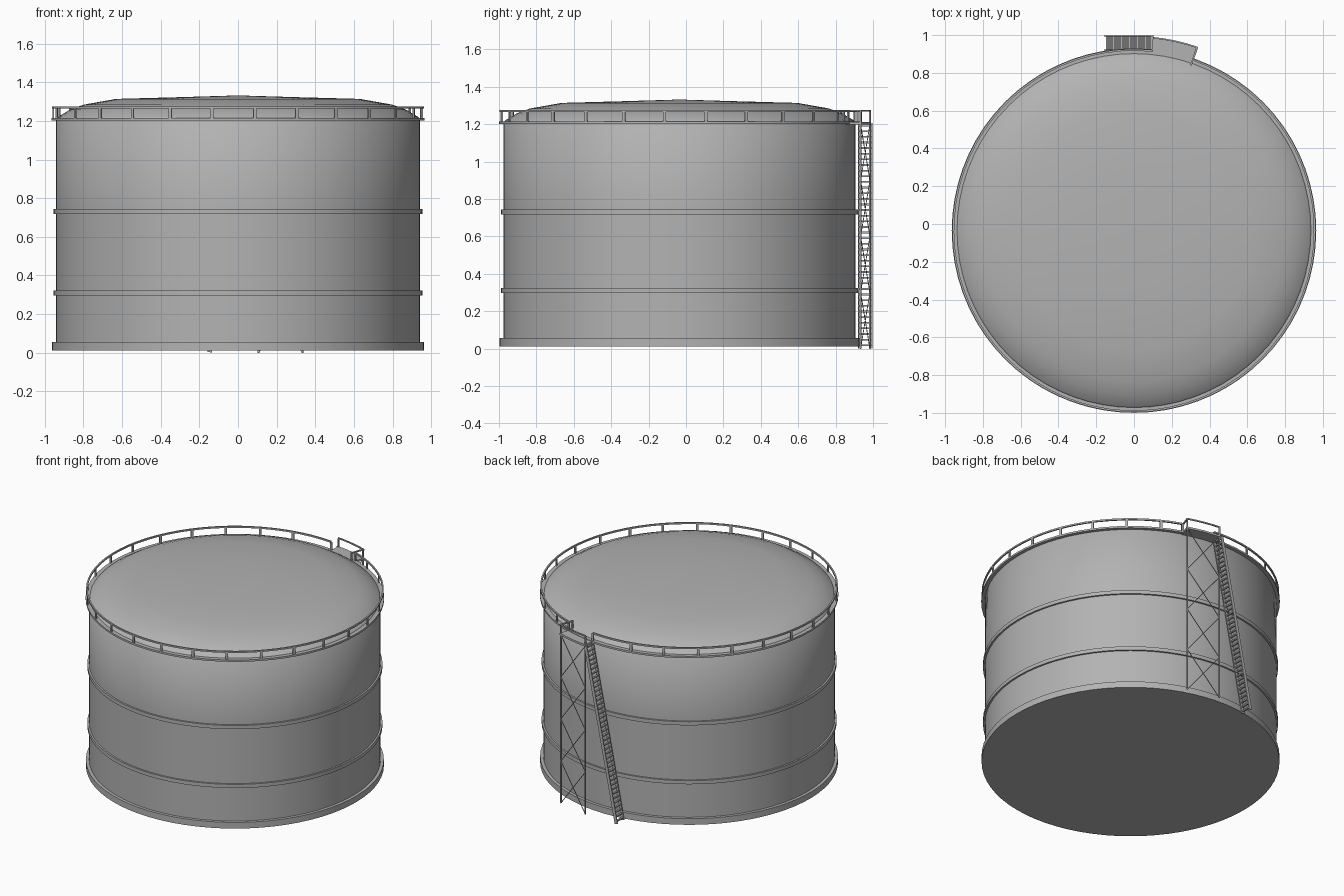
import bpy, bmesh
from math import sin, cos, radians
from mathutils import Vector, Matrix

if "Cube" in bpy.data.objects:
    bpy.data.objects.remove(bpy.data.objects["Cube"])

CY = -0.035            # tank axis in y
GAP0, GAP1 = 5.6, 19.3  # platform span, degrees clockwise from +y

STEEL = bpy.data.materials.new("dark_grey_steel")
STEEL.diffuse_color = (0.45, 0.45, 0.45, 1)
STEEL.use_nodes = True
STEEL.node_tree.nodes["Principled BSDF"].inputs["Base Color"].default_value = STEEL.diffuse_color


def polar(r, deg, z):
    a = radians(deg)
    return Vector((r * sin(a), CY + r * cos(a), z))


def finish(name, bm, smooth=35):
    bmesh.ops.remove_doubles(bm, verts=bm.verts, dist=1e-5)
    bmesh.ops.recalc_face_normals(bm, faces=bm.faces)
    me = bpy.data.meshes.new(name)
    bm.to_mesh(me)
    bm.free()
    me.materials.append(STEEL)
    ob = bpy.data.objects.new(name, me)
    bpy.context.collection.objects.link(ob)
    if smooth:
        bpy.ops.object.select_all(action='DESELECT')
        ob.select_set(True)
        bpy.context.view_layer.objects.active = ob
        bpy.ops.object.shade_smooth_by_angle(angle=radians(smooth))
    return ob


def sweep(name, profile, a0=0, a1=360, n=72, closed=False, smooth=35):
    """Revolve an (r, z) profile about the tank axis."""
    bm = bmesh.new()
    full = a1 - a0 >= 360
    rows = [[bm.verts.new(polar(r, a0 + (a1 - a0) * i / n, z)) for r, z in profile]
            for i in range(n if full else n + 1)]
    k = len(profile)
    for i in range(n):
        A, B = rows[i], rows[(i + 1) % len(rows)]
        for j in range(k if closed else k - 1):
            bm.faces.new((A[j], A[(j + 1) % k], B[(j + 1) % k], B[j]))
    if closed and not full:
        bm.faces.new(rows[0])
        bm.faces.new(rows[-1])
    return finish(name, bm, smooth)


def rect(r0, r1, z0, z1):
    return [(r0, z0), (r1, z0), (r1, z1), (r0, z1)]


def bar(bm, p, q, w, d, side=Vector((0, 1, 0))):
    """Box from p to q: width w along side, depth d across it."""
    p, q = Vector(p), Vector(q)
    axis = (q - p).normalized()
    u = (side - axis * side.dot(axis)).normalized()
    v = axis.cross(u)
    m = Matrix((u * w, v * d, q - p)).transposed().to_4x4()
    m.translation = (p + q) / 2
    bmesh.ops.create_cube(bm, size=1, matrix=m)


# Tank body: base, then shell flowing smoothly into the domed roof
sweep("base_plinth", [(0.0, 0.012), (0.963, 0.012), (0.963, 0.056), (0.0, 0.056)])
sweep("tank_shell_and_roof",
      [(0.942, 0.03), (0.942, 0.73), (0.942, 1.21), (0.93, 1.222), (0.87, 1.258),
       (0.8, 1.284), (0.63, 1.314), (0.3, 1.323), (0.0, 1.332)], smooth=60)

# Stiffening hoops and top kerb
for name, z in (("lower_hoop", 0.31), ("upper_hoop", 0.73)):
    sweep(name, rect(0.935, 0.954, z - 0.013, z + 0.013), closed=True)
sweep("top_kerb", rect(0.935, 0.965, 1.202, 1.215), closed=True)

# Guard rail around the roof, open at the platform
sweep("guard_rail", rect(0.952, 0.962, 1.264, 1.275), GAP1, GAP0 + 360, closed=True)
bm = bmesh.new()
angles = [GAP0, GAP1] + [174.8 + 360 / 27 * k for k in range(-12, 14)]
for a in angles:
    if GAP0 < a < GAP1:
        continue
    bar(bm, polar(0.957, a, 1.21), polar(0.957, a, 1.268), 0.008, 0.016,
        polar(1, a, 0) - polar(0, a, 0))
finish("guard_rail_posts", bm, 0)

# Landing platform with its own rail on the outer and far sides
sweep("platform", rect(0.925, 1.03, 1.198, 1.212), GAP0, GAP1, 4, True)
sweep("platform_rail", rect(1.022, 1.03, 1.268, 1.277), GAP0, GAP1, 4, True)
bm = bmesh.new()
radial = polar(1, GAP1, 0) - polar(0, GAP1, 0)
for a in (GAP0 + 0.3, GAP1 - 0.3):
    bar(bm, polar(1.025, a, 1.205), polar(1.025, a, 1.27), 0.009, 0.009, radial)
bar(bm, polar(0.925, GAP1 - 0.3, 1.2725), polar(1.025, GAP1 - 0.3, 1.2725),
    0.009, 0.009, Vector((0, 0, 1)))
bar(bm, polar(0.93, GAP1 - 0.3, 1.21), polar(0.93, GAP1 - 0.3, 1.2725),
    0.009, 0.009, radial)
finish("platform_rail_posts", bm, 0)

# Support tower: two legs with crossed bracing
bm = bmesh.new()
la, lb = GAP0 + 0.3, GAP1 - 0.3
R = 1.024
for a in (la, lb):
    bar(bm, polar(R, a, 0), polar(R, a, 1.2), 0.008, 0.008, radial)
LEVELS = 4
for i in range(LEVELS):
    z0, z1 = 1.2 * i / LEVELS, 1.2 * (i + 1) / LEVELS
    bar(bm, polar(R, la, z0), polar(R, lb, z1), 0.004, 0.004)
    bar(bm, polar(R, lb, z0), polar(R, la, z1), 0.004, 0.004)
finish("platform_tower", bm, 0)

# Steep access stair: two stringers and slim treads
bm = bmesh.new()
x0, x1, ztop = -0.147, 0.095, 1.205
for y in (0.922, 0.995):
    bar(bm, (x0, y, 0.003), (x1, y, ztop), 0.006, 0.022)
N = 40
for i in range(N):
    t = (i + 0.6) / N
    x, z = x0 + (x1 - x0) * t, ztop * t
    bar(bm, (x, 0.922, z), (x, 0.995, z), 0.009, 0.012, Vector((0, 0, 1)))
finish("access_stair", bm, 0)
